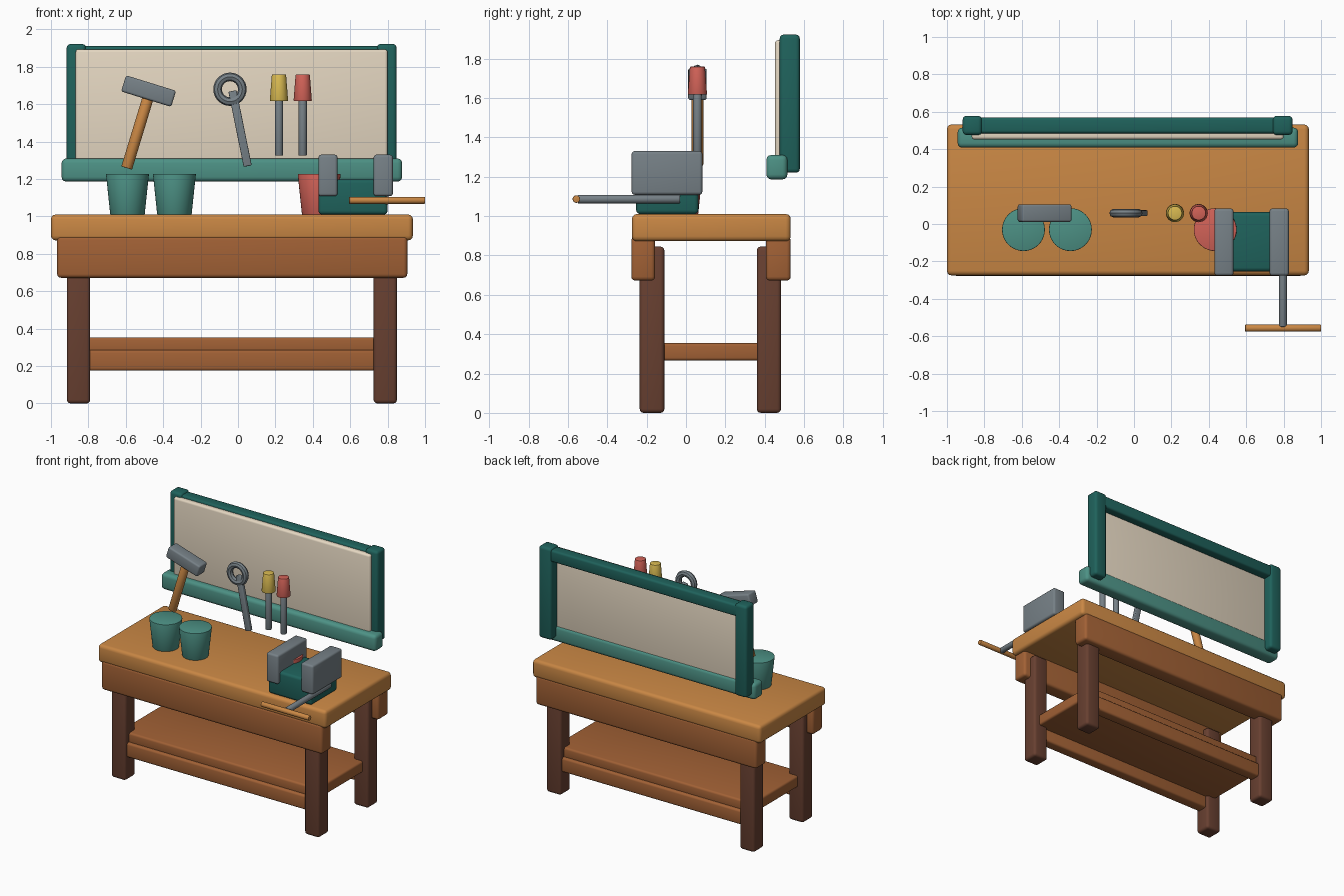
import bpy, math

if "Cube" in bpy.data.objects:
    bpy.data.objects.remove(bpy.data.objects["Cube"])

def material(name, r, g, b):
    m = bpy.data.materials.new(name)
    m.diffuse_color = [(c / 255) ** 2.2 for c in (r, g, b)] + [1]
    m.use_nodes = True
    m.node_tree.nodes["Principled BSDF"].inputs["Base Color"].default_value = m.diffuse_color
    return m

TOP = material("light_wood", 200, 134, 70)
APRON = material("mid_wood", 160, 97, 56)
LEG = material("dark_wood", 104, 66, 52)
DARK = material("dark_teal", 36, 98, 92)
TEAL = material("teal", 78, 144, 132)
CREAM = material("cream", 228, 214, 192)
STEEL = material("steel", 118, 128, 134)
RED = material("red", 208, 98, 88)
YELLOW = material("yellow", 216, 184, 82)

def finish(ob, name, mat):
    ob.name = name
    ob.data.materials.append(mat)
    bpy.ops.object.shade_smooth_by_angle(angle=math.radians(35))
    return ob

# rounded box given by its extents on each axis
def box(name, x, y, z, mat, bevel=0.02, tilt=0):
    bpy.ops.mesh.primitive_cube_add(size=1, location=[(a + b) / 2 for a, b in (x, y, z)])
    ob = bpy.context.object
    ob.scale = [b - a for a, b in (x, y, z)]
    bpy.ops.object.transform_apply(location=False, rotation=False, scale=True)
    mod = ob.modifiers.new("bevel", 'BEVEL')
    mod.width, mod.segments = bevel, 3
    bpy.ops.object.modifier_apply(modifier="bevel")
    ob.rotation_euler = (0, tilt, 0)
    return finish(ob, name, mat)

# straight or tapered round bar
def round_bar(name, loc, r_low, r_high, length, mat, rot=(0, 0, 0), sides=32):
    bpy.ops.mesh.primitive_cone_add(vertices=sides, radius1=r_low, radius2=r_high,
                                    depth=length, location=loc, rotation=rot)
    ob = bpy.context.object
    mod = ob.modifiers.new("bevel", 'BEVEL')
    mod.width, mod.segments, mod.limit_method = 0.004, 2, 'ANGLE'
    bpy.ops.object.modifier_apply(modifier="bevel")
    return finish(ob, name, mat)

# bench
box("bench_top", (-1.0, 0.935), (-0.275, 0.532), (0.872, 1.01), TOP, 0.025)
LEG_X = ((-0.915, -0.79), (0.725, 0.85))
for side, apron_y, leg_y, rail_y in (
        ("front", (-0.278, -0.157), (-0.235, -0.11), (-0.215, -0.13)),
        ("back", (0.406, 0.532), (0.36, 0.483), (0.38, 0.465))):
    box(side + "_apron", (-0.967, 0.905), apron_y, (0.672, 0.895), APRON)
    box(side + "_stretcher", (-0.85, 0.785), rail_y, (0.175, 0.285), APRON, 0.015)
    for hand, leg_x in zip(("left", "right"), LEG_X):
        box(f"{side}_{hand}_leg", leg_x, leg_y, (0, 0.845), LEG)
box("lower_shelf", (-0.87, 0.805), (-0.19, 0.44), (0.266, 0.354), APRON, 0.015)

# tool board
for hand, x in zip(("left", "right"), ((-0.916, -0.813), (0.742, 0.848))):
    box(hand + "_board_post", x, (0.476, 0.578), (1.22, 1.922), DARK)
box("board_top_rail", (-0.87, 0.80), (0.485, 0.57), (1.82, 1.91), DARK, 0.015)
box("board_panel", (-0.868, 0.80), (0.452, 0.505), (1.22, 1.893), CREAM, 0.015)
box("board_ledge", (-0.943, 0.878), (0.408, 0.515), (1.186, 1.31), TEAL, 0.025)

# hammer
TY = 0.058
box("hammer_head", (-0.617, -0.337), (TY - 0.047, TY + 0.047), (1.625, 1.715), STEEL, 0.012, 0.3)
bpy.data.objects["hammer_head"].location.x = -0.478
round_bar("hammer_handle", (-0.537, TY, 1.45), 0.03, 0.03, 0.40, TOP, (0, 0.295, 0))

# ring wrench
bpy.ops.mesh.primitive_torus_add(major_radius=0.066, minor_radius=0.023, major_segments=32,
                                 minor_segments=8, location=(-0.043, TY, 1.68),
                                 rotation=(math.pi / 2, 0, 0))
finish(bpy.context.object, "wrench_ring", STEEL)
box("wrench_handle", (-0.011, 0.033), (TY - 0.016, TY + 0.016), (1.265, 1.675), STEEL, 0.006, -0.2)

# screwdrivers
for name, x, mat in (("yellow", 0.219, YELLOW), ("red", 0.346, RED)):
    round_bar(name + "_screwdriver_handle", (x, TY, 1.688), 0.049, 0.038, 0.142, mat)
    round_bar(name + "_screwdriver_shaft", (x, TY, 1.485), 0.022, 0.022, 0.32, STEEL)

# tapered pots
for name, x, mat in (("left", -0.591, TEAL), ("middle", -0.34, TEAL), ("right", 0.434, RED)):
    round_bar(name + "_pot", (x, -0.03, 1.119), 0.092, 0.115, 0.218, mat, sides=40)

# vise
box("vise_base", (0.43, 0.80), (-0.253, 0.063), (1.01, 1.198), DARK)
for name, x in (("left", (0.43, 0.532)), ("right", (0.725, 0.828))):
    box(name + "_vise_jaw", x, (-0.276, 0.083), (1.108, 1.33), STEEL, 0.015)
round_bar("vise_screw", (0.796, -0.29, 1.086), 0.022, 0.022, 0.52, STEEL, (math.pi / 2, 0, 0))
round_bar("vise_handle", (0.797, -0.557, 1.086), 0.019, 0.019, 0.406, TOP, (0, math.pi / 2, 0))
